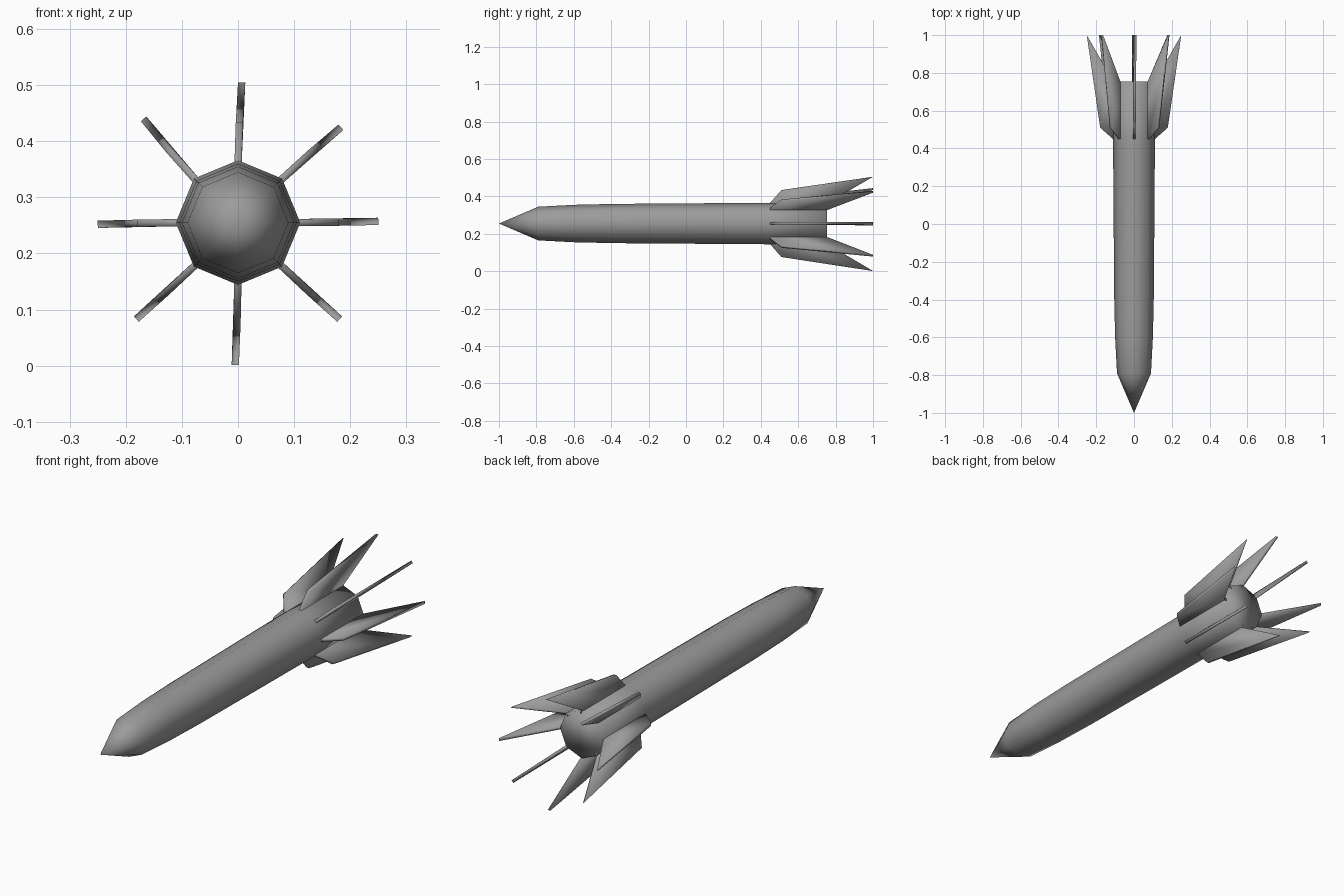
import bpy, bmesh
from math import sin, cos, radians

if "Cube" in bpy.data.objects:
    bpy.data.objects.remove(bpy.data.objects["Cube"])

CZ = 0.255  # height of the long axis

# Dark grey paint shared by all parts
paint = bpy.data.materials.new("dark_grey")
paint.diffuse_color = (0.33, 0.33, 0.33, 1)
paint.use_nodes = True
paint.node_tree.nodes["Principled BSDF"].inputs["Base Color"].default_value = paint.diffuse_color


def make_object(name, bm):
    bmesh.ops.recalc_face_normals(bm, faces=bm.faces)
    for f in bm.faces:
        f.smooth = True
    me = bpy.data.meshes.new(name)
    bm.to_mesh(me)
    bm.free()
    me.materials.append(paint)
    ob = bpy.data.objects.new(name, me)
    bpy.context.collection.objects.link(ob)


# Body: octagonal rings along y, pointed nose, flat tail
profile = [(-0.79, 0.09), (-0.60, 0.1), (-0.38, 0.105), (0.45, 0.111), (0.755, 0.111)]
bm = bmesh.new()
rings = []
for y, r in profile:
    rings.append([bm.verts.new((r * cos(radians(a)), y, CZ + r * sin(radians(a))))
                  for a in range(0, 360, 45)])
tip = bm.verts.new((0, -1, CZ))
for i in range(8):
    j = (i + 1) % 8
    bm.faces.new((tip, rings[0][i], rings[0][j]))
    for a, b in zip(rings, rings[1:]):
        bm.faces.new((a[i], a[j], b[j], b[i]))
bm.faces.new(rings[-1])
make_object("rocket_body", bm)


# Fins: thin swept plates, each leaning slightly off its radial direction
def make_fin(name, root_angle, tip_angle, tip_radius, half=0.0065):
    outline = [(0.45, 0.095), (0.45, 0.111), (0.51, 0.179), (1.0, tip_radius),
               (0.755, 0.109), (0.755, 0.095)]
    bm = bmesh.new()
    sides = []
    for s in (-half, half):
        loop = []
        for y, r in outline:
            t = (r - 0.095) / (tip_radius - 0.095)
            a = radians(root_angle + t * (tip_angle - root_angle))
            loop.append(bm.verts.new((r * cos(a) - s * sin(a), y,
                                      CZ + r * sin(a) + s * cos(a))))
        sides.append(loop)
    n = len(outline)
    for i in range(n):
        j = (i + 1) % n
        bm.faces.new((sides[0][i], sides[0][j], sides[1][j], sides[1][i]))
    bm.faces.new(sides[0])
    bm.faces.new(sides[1])
    make_object(name, bm)


tip_angles = [0.5, 42.8, 88.5, 132.3, 180.7, 223.5, 268.9, 316.5]
for k, a in enumerate(tip_angles):
    make_fin(f"tail_fin_{k + 1}", k * 45, a, 0.254 if k == 6 else 0.25)
